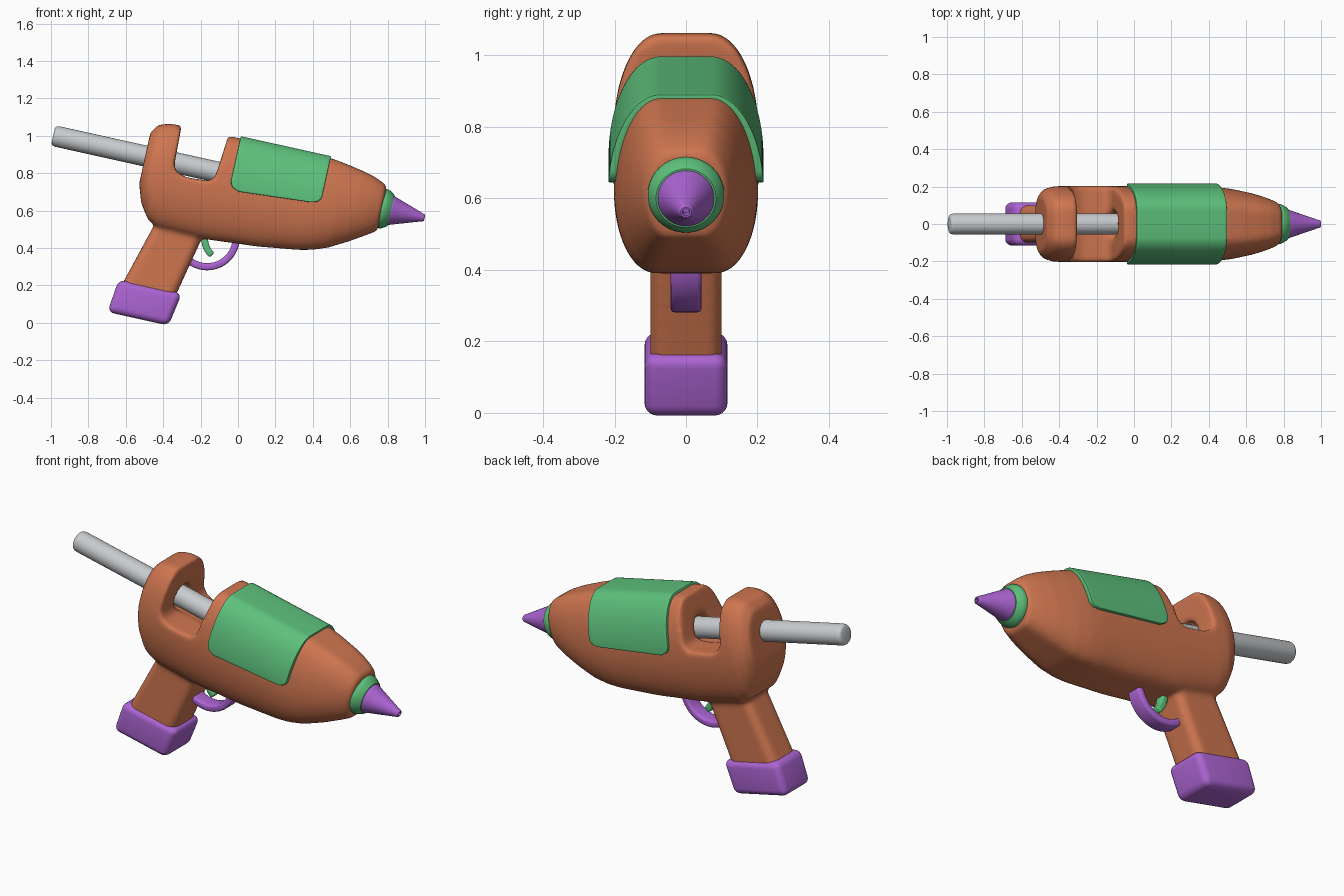
import bpy, bmesh, math
from math import sin, cos, pi, radians, copysign

if "Cube" in bpy.data.objects:
    bpy.data.objects.remove(bpy.data.objects["Cube"])

TILT, AXIS_Z = radians(12.5), 0.782   # barrel axis slopes down to the nozzle


def material(name, rgb):
    m = bpy.data.materials.new(name)
    m.diffuse_color = (*rgb, 1)
    m.use_nodes = True
    m.node_tree.nodes["Principled BSDF"].inputs["Base Color"].default_value = m.diffuse_color
    return m


ORANGE = material("orange_plastic", (0.62, 0.18, 0.08))
GREEN = material("green_plastic", (0.11, 0.53, 0.20))
PURPLE = material("purple_plastic", (0.42, 0.13, 0.66))
GREY = material("grey_glue", (0.58, 0.60, 0.62))


def make(name, bm, mat, tilted=True):
    bmesh.ops.recalc_face_normals(bm, faces=bm.faces)
    me = bpy.data.meshes.new(name)
    bm.to_mesh(me)
    bm.free()
    ob = bpy.data.objects.new(name, me)
    bpy.context.collection.objects.link(ob)
    me.materials.append(mat)
    if tilted:
        ob.location.z = AXIS_Z
        ob.rotation_euler.y = TILT
    return ob


def finish(ob, angle=35):
    bpy.context.view_layer.update()
    bpy.ops.object.select_all(action='DESELECT')
    ob.select_set(True)
    bpy.context.view_layer.objects.active = ob
    for m in list(ob.modifiers):
        bpy.ops.object.modifier_apply(modifier=m.name)
    bpy.ops.object.shade_smooth_by_angle(angle=radians(angle))


def bevel(ob, width, segments=4):
    b = ob.modifiers.new("bevel", 'BEVEL')
    b.width, b.segments = width, segments
    b.limit_method, b.angle_limit = 'ANGLE', radians(35)


def loft(name, rings, mat):
    bm = bmesh.new()
    vs = [[bm.verts.new(p) for p in r] for r in rings]
    n = len(vs[0])
    for a, b in zip(vs, vs[1:]):
        for i in range(n):
            bm.faces.new((a[i], a[(i + 1) % n], b[(i + 1) % n], b[i]))
    bm.faces.new(vs[0])
    bm.faces.new(vs[-1])
    return make(name, bm, mat)


def lathe(name, prof, mat, n=40):
    return loft(name, [[(u, r * cos(2 * pi * i / n), r * sin(2 * pi * i / n))
                        for i in range(n)] for u, r in prof], mat)


def prism(name, pts, half, mat, tilted=True):
    bm = bmesh.new()
    a, b = [[bm.verts.new((x, y, z)) for x, z in pts] for y in (-half, half)]
    n = len(pts)
    for i in range(n):
        bm.faces.new((a[i], a[(i + 1) % n], b[(i + 1) % n], b[i]))
    bm.faces.new(a)
    bm.faces.new(b)
    return make(name, bm, mat, tilted)


def section(u, top, bot, mid, w, n=21):
    ring = []
    for i in range(2 * n):
        a = pi * i / n
        upper = i <= n
        flat = (0.07 if upper else 0.085) * w / 0.2
        y = (w - flat) * cos(a) + copysign(flat, cos(a))
        ring.append((u, y, mid + (top - mid if upper else mid - bot) * sin(a)))
    return ring


# Body: lofted hull, with grip added and rod bay cut out, then softened
stations = [
    (-.508, .13, -.15, -.05, .15), (-.475, .178, -.25, -.06, .187),
    (-.42, .197, -.33, -.08, .202), (-.36, .202, -.36, -.08, .203),
    (-.10, .202, -.365, -.08, .203), (.18, .202, -.343, -.08, .203),
    (.40, .206, -.313, -.08, .202), (.47, .204, -.297, -.08, .198),
    (.55, .192, -.268, -.07, .187), (.65, .174, -.212, -.04, .165),
    (.72, .155, -.168, -.02, .143), (.77, .133, -.135, 0, .122),
    (.79, .118, -.122, 0, .11)]
body = loft("body", [section(*s) for s in stations], ORANGE)
grip = prism("grip", [(-.35, -.2), (-.09, -.2), (-.12, -.377), (-.187, -.69),
                      (-.2, -.75), (-.495, -.75), (-.476, -.68), (-.382, -.353)],
             0.1, ORANGE)
bevel(grip, 0.04)
finish(grip)
bay = prism("bay_cutter", [(-.085, .35), (-.112, .04), (-.12, -.03), (-.145, -.056),
                           (-.27, -.064), (-.325, -.048), (-.346, -.015),
                           (-.358, .35)], 0.4, ORANGE)
hole = lathe("hole_cutter", [(-.385, .072), (-.07, .072)], ORANGE)
for helper, op in ((grip, 'UNION'), (bay, 'DIFFERENCE'), (hole, 'DIFFERENCE')):
    helper.hide_render = True
    m = body.modifiers.new("cut", 'BOOLEAN')
    m.object, m.operation, m.solver = helper, op, 'EXACT'
r = body.modifiers.new("remesh", 'REMESH')
r.mode, r.voxel_size = 'VOXEL', 0.011
s = body.modifiers.new("soften", 'SMOOTH')
s.factor, s.iterations = 0.5, 12
finish(body, 80)
for helper in (grip, bay, hole):
    bpy.data.objects.remove(helper)

# Heat cover: shell wrapped over the hull, lower corners rounded
bm = bmesh.new()
rows, cols, rad = 71, 24, 0.055
grid = []
for j in range(rows + 1):
    a = pi * j / rows
    y = 0.135 * cos(a) + copysign(0.07, cos(a))
    v = -0.078 + 0.28 * sin(a)
    d = min(rad, v + 0.078)
    inset = rad - math.sqrt(rad ** 2 - (rad - d) ** 2)
    u0, u1 = -.032 + inset, .462 - inset
    row = []
    for i in range(cols + 1):
        t = i / cols
        lift = 0.028 * t * (1 - sin(a)) ** 2    # lower edge rises toward the front
        row.append(bm.verts.new((u0 + (u1 - u0) * t, y, v + lift)))
    grid.append(row)
for p, q in zip(grid, grid[1:]):
    for i in range(cols):
        bm.faces.new((p[i], p[i + 1], q[i + 1], q[i]))
cover = make("heat_cover", bm, GREEN)
so = cover.modifiers.new("shell", 'SOLIDIFY')
so.thickness, so.offset = 0.024, 0
bevel(cover, 0.007, 2)
finish(cover)

# Nozzle collar, nozzle and glue rod
finish(lathe("nozzle_collar", [(.76, .1), (.782, .107), (.80, .107), (.81, .103),
                               (.832, .09), (.838, .084), (.838, .05)], GREEN))
finish(lathe("nozzle", [(.82, .079), (.842, .079), (.85, .075), (1.008, .022),
                        (1.018, .019), (1.022, .015), (1.022, .010),
                        (.99, .008)], PURPLE))
finish(lathe("glue_rod", [(-1.012, .038), (-1.009, .047), (-1.002, .053),
                          (-.99, .056), (0, .056)], GREY))

# Grip base
base = prism("grip_base", [(-.525, -.858), (-.19, -.858), (-.158, -.675),
                           (-.503, -.675)], 0.116, PURPLE)
bevel(base, 0.036, 5)
finish(base)


# Trigger guard and trigger: curved bars
def bar(name, path, thick, half, mat):
    left, right = [], []
    for i, (x, z) in enumerate(path):
        a, b = path[max(i - 1, 0)], path[min(i + 1, len(path) - 1)]
        dx, dz = b[0] - a[0], b[1] - a[1]
        k = thick / 2 / math.hypot(dx, dz)
        left.append((x - dz * k, z + dx * k))
        right.append((x + dz * k, z - dx * k))
    ob = prism(name, left + right[::-1], half, mat, False)
    bevel(ob, 0.013, 3)
    finish(ob)


def arc(cx, cz, rad, a0, a1, n):
    return [(cx + rad * cos(radians(a0 + (a1 - a0) * i / n)),
             cz + rad * sin(radians(a0 + (a1 - a0) * i / n))) for i in range(n + 1)]


bar("trigger_guard", arc(-.165, .455, .155, 228, 365, 28), 0.038, 0.043, PURPLE)
bar("trigger", arc(-.06, .45, .118, 168, 228, 12), 0.036, 0.026, GREEN)
